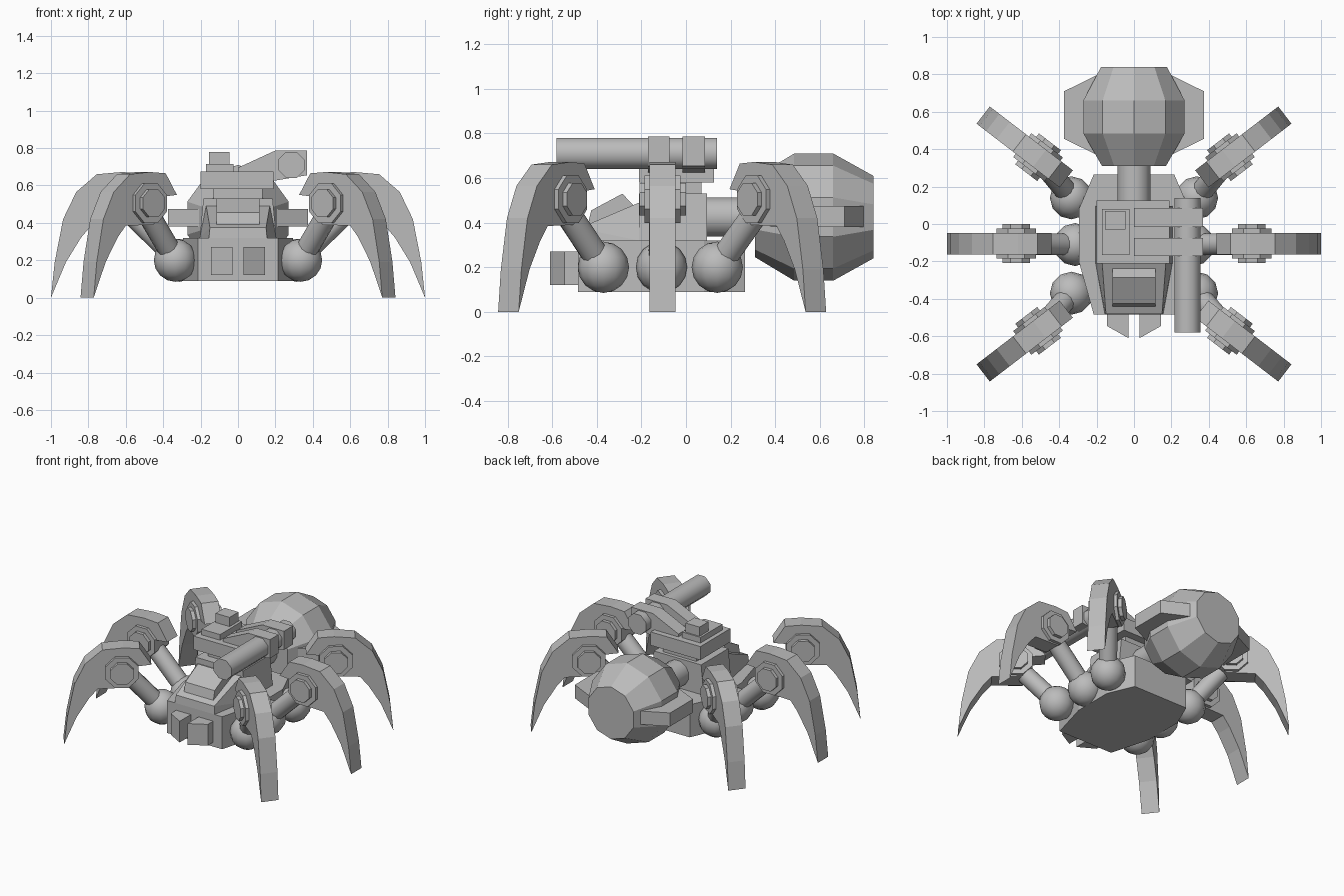
import bpy, bmesh, math
from mathutils import Vector, Matrix

if "Cube" in bpy.data.objects:
    bpy.data.objects.remove(bpy.data.objects["Cube"])

grey = bpy.data.materials.new("plain grey")
grey.diffuse_color = (0.5, 0.5, 0.5, 1)
grey.use_nodes = True
grey.node_tree.nodes["Principled BSDF"].inputs["Base Color"].default_value = grey.diffuse_color


def finish(name, bm, smooth=False):
    bmesh.ops.recalc_face_normals(bm, faces=bm.faces[:])
    for f in bm.faces:
        f.smooth = smooth and len(f.verts) <= 4
    me = bpy.data.meshes.new(name)
    bm.to_mesh(me)
    bm.free()
    me.materials.append(grey)
    ob = bpy.data.objects.new(name, me)
    bpy.context.collection.objects.link(ob)
    return ob


def frame(a, b, c, origin=(0, 0, 0)):
    m = Matrix((a, b, c)).transposed().to_4x4()
    m.translation = origin
    return m


XY = frame((1, 0, 0), (0, 1, 0), (0, 0, 1))
XZ = frame((1, 0, 0), (0, 0, 1), (0, 1, 0))


def prism(name, pts, lo, hi, m):
    """Outline in the frame's first two axes, extruded along its third."""
    bm = bmesh.new()
    low = [bm.verts.new(m @ Vector((a, b, lo))) for a, b in pts]
    top = [bm.verts.new(m @ Vector((a, b, hi))) for a, b in pts]
    bm.faces.new(low)
    bm.faces.new(top)
    n = len(pts)
    for i in range(n):
        j = (i + 1) % n
        bm.faces.new((low[i], low[j], top[j], top[i]))
    return finish(name, bm)


def box(name, x0, x1, y0, y1, z0, z1):
    return prism(name, [(x0, y0), (x1, y0), (x1, y1), (x0, y1)], z0, z1, XY)


def hull(name, pts):
    bm = bmesh.new()
    for p in pts:
        bm.verts.new(p)
    bmesh.ops.convex_hull(bm, input=bm.verts[:])
    bmesh.ops.dissolve_limit(bm, angle_limit=0.02, verts=bm.verts[:], edges=bm.edges[:])
    return finish(name, bm)


def rod(name, p, q, r, sides=12):
    p, q = Vector(p), Vector(q)
    bm = bmesh.new()
    rot = (q - p).to_track_quat('Z', 'Y').to_matrix().to_4x4()
    bmesh.ops.create_cone(bm, cap_ends=True, segments=sides, radius1=r, radius2=r,
                          depth=(q - p).length,
                          matrix=Matrix.Translation((p + q) / 2) @ rot
                          @ Matrix.Rotation(math.pi / sides, 4, 'Z'))
    return finish(name, bm, True)


def mirrored(pts):
    return pts + [(-x, y, z) for x, y, z in pts]


def ngon(r, sides=8):
    return [(r * math.cos(2 * math.pi * (i + .5) / sides),
             r * math.sin(2 * math.pi * (i + .5) / sides)) for i in range(sides)]


# lower hull, an eight-sided slab
side = [(.215, -.485), (.295, -.2), (.295, .08), (.215, .265)]
prism("lower_hull", side + [(-x, y) for x, y in reversed(side)], .09, .32, XY)

# sloping cockpit, its raised hatch, and the block behind
hull("cockpit", mirrored([(.155, -.485, .32), (.15, -.48, .375), (.205, -.21, .32),
                          (.17, -.21, .49)]))
hull("cockpit_hatch", mirrored([(.115, -.445, .37), (.115, -.425, .455), (.115, -.285, .53),
                                (.115, -.215, .455), (.115, -.25, .38)]))
hull("upper_body", mirrored([(.205, -.21, .32), (.205, .095, .32), (.185, -.21, .53),
                             (.185, .095, .53)]))

# turret and top hatch
box("turret_neck", -.13, .13, -.15, .07, .52, .59)
box("turret", -.2, .19, -.21, .125, .58, .675)
box("turret_hatch", -.17, -.025, -.165, .08, .67, .715)
box("turret_sight", -.155, -.045, -.03, .07, .71, .78)

# gun barrel with two clamps
rod("gun_barrel", (.285, -.58, .71), (.285, .14, .71), .075, 8)
clamp = [(0, .66), (0, .695), (.2, .787), (.37, .787), (.37, .655), (.19, .625), (.1, .64)]
for i, (y0, y1) in enumerate([(-.17, -.075), (-.015, .085)]):
    prism(f"gun_clamp_{i + 1}", clamp, y0, y1, XZ)

# jaws
for s in (-1, 1):
    prism("jaw", [(s * .145, -.48), (s * .03, -.48), (s * .03, -.61), (s * .145, -.545)],
          .12, .27, XY)

# waist and ten-sided abdomen
rod("waist", (0, .08, .425), (0, .34, .425), .09, 12)
bm = bmesh.new()
rings = []
for y, r in [(.31, .18), (.485, .285), (.66, .285), (.84, .185)]:
    rings.append([bm.verts.new((r * math.sin(k * math.pi / 5), y, .425 + r * math.cos(k * math.pi / 5)))
                  for k in range(10)])
for a, b in zip(rings, rings[1:]):
    for k in range(10):
        j = (k + 1) % 10
        bm.faces.new((a[k], a[j], b[j], b[k]))
bm.faces.new(rings[0])
bm.faces.new(rings[-1])
finish("abdomen", bm)

# abdomen side fins
for s in (-1, 1):
    prism("abdomen_fin", [(s * .2, .37), (s * .373, .455), (s * .373, .71), (s * .2, .795)],
          .38, .475, XY)

# legs: claw outline measured outward from the knee, height from the ground
claw = [(.37, 0), (.35, .19), (.305, .42), (.235, .565), (.125, .66), (-.01, .672),
        (-.115, .665), (-.19, .55), (-.1, .54), (-.09, .43), (-.03, .39), (.155, .385),
        (.21, .32), (.29, .19)]
# name, ball centre, knee centre, angle of the claw
legs = [("front", (.335, -.37), (.513, -.571), -37.5),
        ("middle", (.315, -.11), (.63, -.105), 0),
        ("back", (.335, .14), (.513, .357), 37.5)]
KNEE, BALL = .505, .2
for s in (-1, 1):
    for name, (bx, by), (kx, ky), deg in legs:
        a = math.radians(deg)
        u = Vector((s * math.cos(a), math.sin(a), 0))
        n = Vector((-u.y, u.x, 0))
        prism(name + "_claw", claw, -.058, .058, frame(u, (0, 0, 1), n, (s * kx, ky, 0)))
        knee = frame(u, (0, 0, 1), n, (s * kx, ky, KNEE))
        prism(name + "_knee_plate", ngon(.115), -.08, .08, knee)
        prism(name + "_knee_cap", ngon(.08), -.104, .104, knee)
        rod(name + "_thigh", (s * bx, by, BALL), (s * kx, ky, KNEE), .06)
        bm = bmesh.new()
        bmesh.ops.create_uvsphere(bm, u_segments=12, v_segments=8, radius=.115,
                                  matrix=Matrix.Translation((s * bx, by, BALL)))
        finish(name + "_ball_joint", bm, True)
